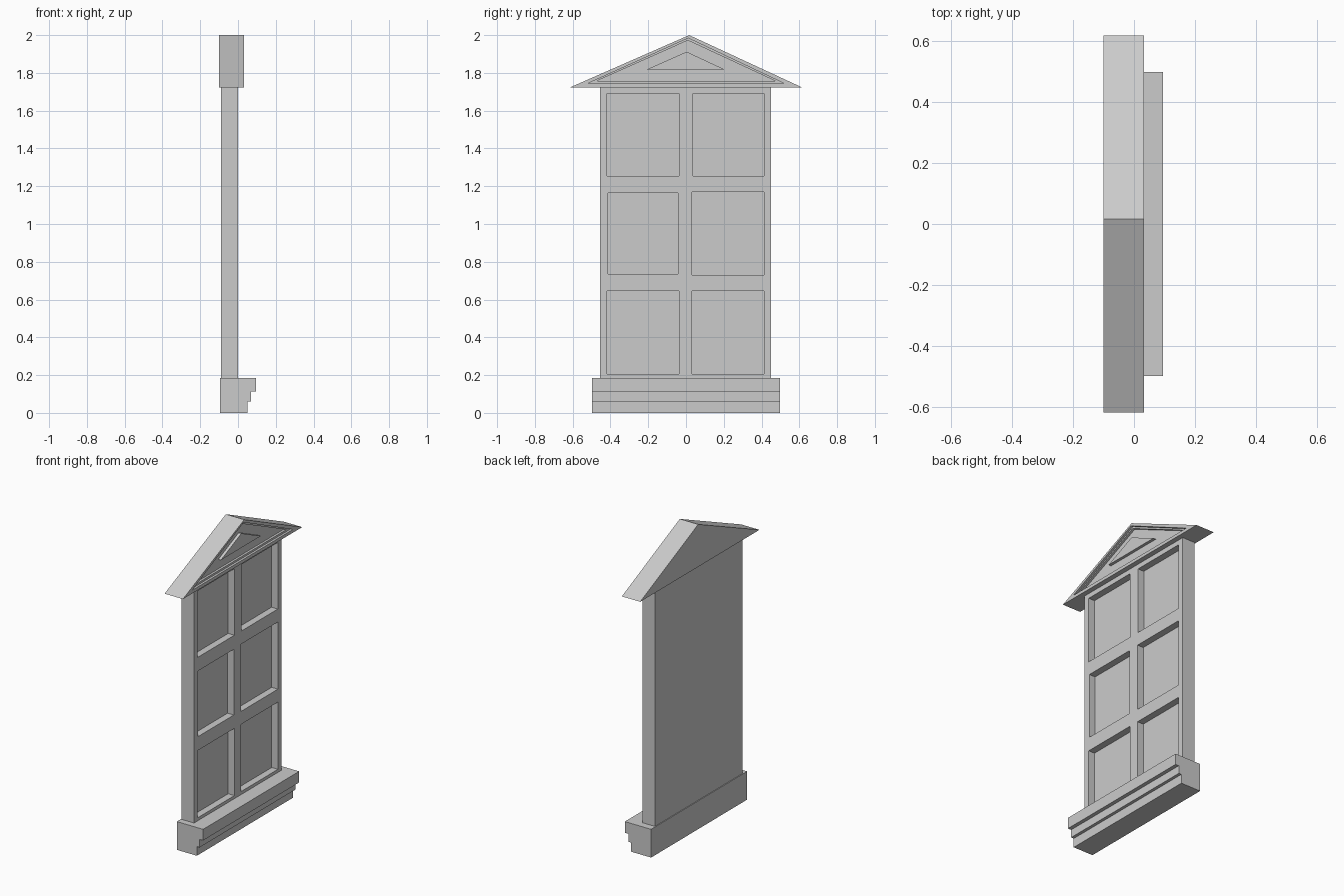
import bpy, bmesh

if "Cube" in bpy.data.objects:
    bpy.data.objects.remove(bpy.data.objects["Cube"])


def add_object(name, bm):
    bmesh.ops.recalc_face_normals(bm, faces=bm.faces)
    mesh = bpy.data.meshes.new(name)
    bm.to_mesh(mesh)
    bm.free()
    obj = bpy.data.objects.new(name, mesh)
    bpy.context.collection.objects.link(obj)
    return obj


def loft(bm, rings):
    """Bridge successive rings of points and cap both ends."""
    loops = [[bm.verts.new(p) for p in ring] for ring in rings]
    n = len(loops[0])
    for a, b in zip(loops, loops[1:]):
        for i in range(n):
            j = (i + 1) % n
            bm.faces.new((a[i], a[j], b[j], b[i]))
    bm.faces.new(loops[0][::-1])
    bm.faces.new(loops[-1])


def box(bm, x0, x1, y0, y1, z0, z1):
    loft(bm, [[(x, y0, z0), (x, y1, z0), (x, y1, z1), (x, y0, z1)] for x in (x0, x1)])


# Stepped sill: side profile swept along y
profile = [(-0.095, 0), (0.05, 0), (0.05, 0.06), (0.07, 0.06), (0.07, 0.112),
           (0.095, 0.112), (0.095, 0.185), (-0.095, 0.185)]
bm = bmesh.new()
loft(bm, [[(x, y, z) for x, z in profile] for y in (-0.497, 0.497)])
add_object("sill", bm)

# Window frame slab
bm = bmesh.new()
box(bm, -0.09, 0.0, -0.455, 0.45, 0.185, 1.722)
frame = add_object("window_frame", bm)

# Six slightly uneven pane recesses cut into the front
panes = [(-0.418, -0.037, 1.255, 1.69), (0.037, 0.412, 1.255, 1.69),
         (-0.413, -0.043, 0.735, 1.165), (0.032, 0.413, 0.73, 1.17),
         (-0.418, -0.037, 0.205, 0.645), (0.032, 0.413, 0.205, 0.645)]
bm = bmesh.new()
for y0, y1, z0, z1 in panes:
    box(bm, -0.045, 0.05, y0, y1, z0, z1)
cutter = add_object("pane_cutter", bm)
cutter.hide_render = True
cut = frame.modifiers.new("pane_recesses", 'BOOLEAN')
cut.operation = 'DIFFERENCE'
cut.solver = 'EXACT'
cut.object = cutter
bpy.context.view_layer.objects.active = frame
bpy.ops.object.modifier_apply(modifier=cut.name)
bpy.data.objects.remove(cutter)


# Pediment: nested triangles stepping inward, with a raised centre triangle
def triangle(x, left, right, base, apex, mid):
    return [(x, left, base), (x, right, base), (x, mid, apex)]


outer = (-0.617, 0.617, 1.722, 2.0, 0.017)
step_1 = (-0.522, 0.522, 1.743, 1.984, 0.012)
step_2 = (-0.475, 0.475, 1.756, 1.972, 0.01)
centre = (-0.208, 0.205, 1.818, 1.912, 0.003)
levels = [(-0.1, outer), (0.033, outer), (0.033, step_1), (0.018, step_1),
          (0.018, step_2), (0.003, step_2), (0.003, centre), (0.022, centre)]
bm = bmesh.new()
loft(bm, [triangle(x, *t) for x, t in levels])
add_object("pediment", bm)
